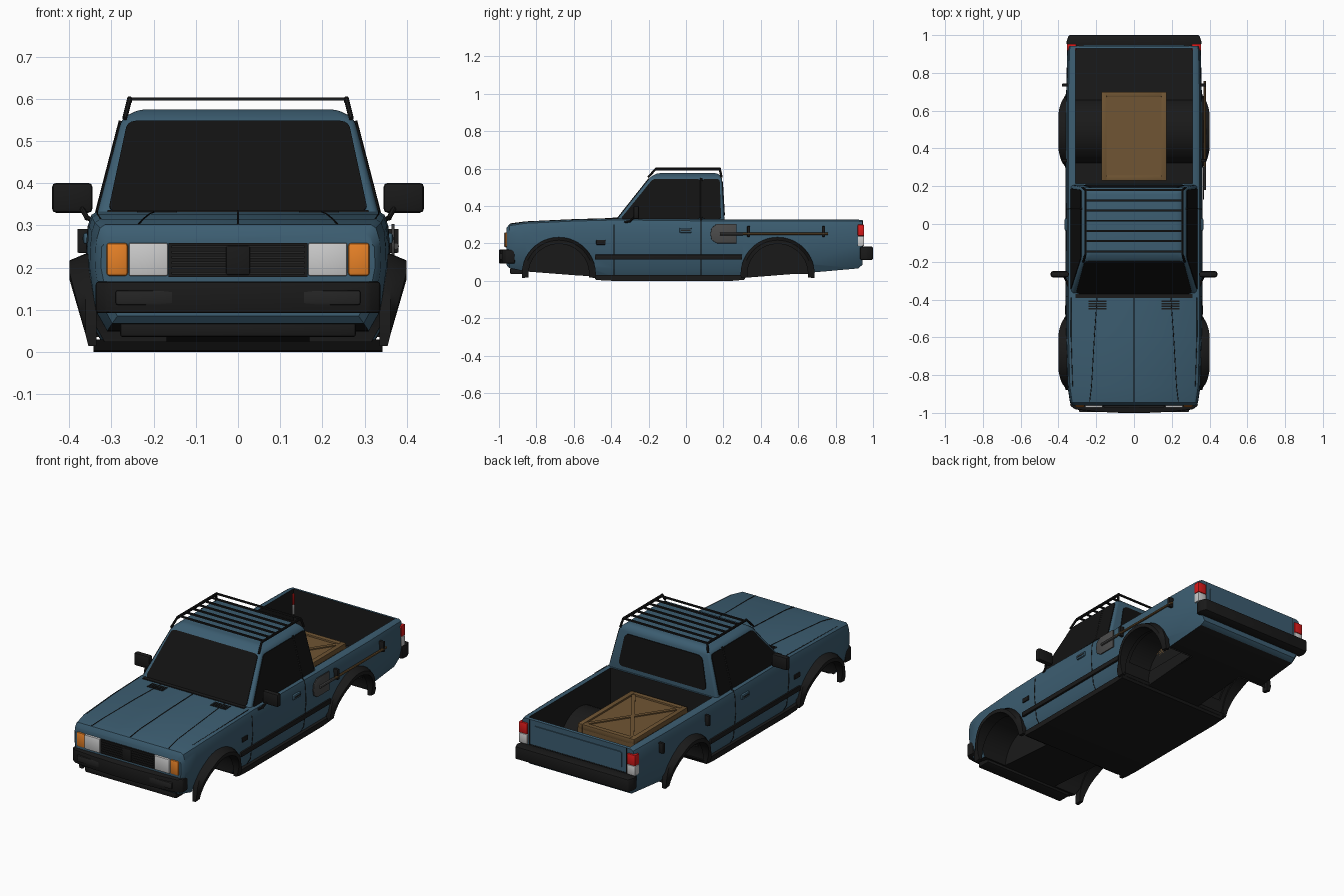
import bpy, bmesh
from math import sin, cos, pi, radians
from mathutils import Vector, Matrix

if "Cube" in bpy.data.objects:
    bpy.data.objects.remove(bpy.data.objects["Cube"])


def mat(name, r, g, b):
    m = bpy.data.materials.new(name)
    m.diffuse_color = (r, g, b, 1)
    m.use_nodes = True
    m.node_tree.nodes["Principled BSDF"].inputs["Base Color"].default_value = m.diffuse_color
    return m


BLUE = mat("blue_paint", .045, .11, .165)
BLACK = mat("black_plastic", .010, .010, .010)
GLASS = mat("dark_glass", .006, .006, .006)
TRIM = mat("dark_grey", .018, .018, .018)
STEEL = mat("steel", .07, .07, .07)
WOOD = mat("wood", .16, .09, .033)
WHITE = mat("lamp_white", .6, .6, .6)
ORANGE = mat("lamp_orange", .8, .22, .02)
RED = mat("lamp_red", .7, .01, .01)


def finish(name, bm, *mats):
    bmesh.ops.recalc_face_normals(bm, faces=bm.faces)
    me = bpy.data.meshes.new(name)
    bm.to_mesh(me)
    bm.free()
    for m in mats:
        me.materials.append(m)
    ob = bpy.data.objects.new(name, me)
    bpy.context.collection.objects.link(ob)
    return ob


def loft(name, rings, *mats, bevel=0, seg=2, index=0, closed=True, caps=(1, 1)):
    """Skin a list of equal point rings; optional caps and bevel."""
    bm = bmesh.new()
    vs = [[bm.verts.new(p) for p in r] for r in rings]
    n = len(vs[0])
    for a, b in zip(vs, vs[1:]):
        for i in range(n if closed else n - 1):
            j = (i + 1) % n
            bm.faces.new((a[i], a[j], b[j], b[i]))
    for use, r in zip(caps, (vs[0], vs[-1])):
        if use:
            bm.faces.new(r)
    bmesh.ops.recalc_face_normals(bm, faces=bm.faces)
    for f in bm.faces:
        f.material_index = index
    if bevel:
        es = [e for e in bm.edges if len(e.link_faces) == 2 and e.calc_face_angle() > .3]
        bmesh.ops.bevel(bm, geom=es, offset=bevel, segments=seg, profile=.5, affect='EDGES')
    return finish(name, bm, *mats)


def box(name, x0, x1, y0, y1, z0, z1, *mats, **kw):
    ring = lambda z: [(x0, y0, z), (x1, y0, z), (x1, y1, z), (x0, y1, z)]
    return loft(name, [ring(z0), ring(z1)], *mats, **kw)


def prism_x(name, pts, x0, x1, *mats, **kw):
    return loft(name, [[(x, y, z) for y, z in pts] for x in (x0, x1)], *mats, **kw)


def panel(name, pts, m, t=.004, r=0):
    """Thin plate on a plane with rounded corners."""
    bm = bmesh.new()
    bm.faces.new([bm.verts.new(p) for p in pts])
    if r:
        bmesh.ops.bevel(bm, geom=bm.verts[:], offset=r, segments=3, profile=.5, affect='VERTICES')
    bm.normal_update()
    f = bm.faces[:][0]
    n = f.normal.copy()
    bmesh.ops.translate(bm, verts=bm.verts[:], vec=-n * t)
    ex = bmesh.ops.extrude_face_region(bm, geom=[f], use_keep_orig=True)
    bmesh.ops.translate(bm, verts=[v for v in ex['geom'] if isinstance(v, bmesh.types.BMVert)], vec=n * 2 * t)
    return finish(name, bm, m)


def rod(name, pts, r, m):
    bm = bmesh.new()
    for a, b in zip(map(Vector, pts), map(Vector, pts[1:])):
        d = b - a
        mx = Matrix.Translation((a + b) / 2) @ d.to_track_quat('Z', 'Y').to_matrix().to_4x4()
        bmesh.ops.create_cone(bm, cap_ends=True, segments=8, radius1=r, radius2=r, depth=d.length + r, matrix=mx)
    return finish(name, bm, m)


# lower body: stations along y (y, bottom, top, half width)
def section(y, zb, zt, w):
    half = [(.88, zb), (.96, zb + .05), (1, .20), (.995, .25), (.985, zt - .03), (.965, zt - .008), (.93, zt)]
    return [(f * w, y, z) for f, z in half] + [(-f * w, y, z) for f, z in reversed(half)]


STATIONS = [(-.96, .085, .282, .325), (-.945, .068, .302, .339), (-.86, .05, .315, .352), (-.6, .03, .327, .359),
            (-.37, .015, .333, .36), (.2, .015, .327, .36), (.3, .015, .327, .36), (.65, .042, .327, .36),
            (.92, .066, .327, .354), (.943, .085, .324, .349)]
body = loft("body_shell", [section(*s) for s in STATIONS], BLUE, BLACK)
for f in body.data.polygons:
    if f.normal.z < -.8:
        f.material_index = 1


def arch(yc, r, n=20):
    return [(yc + r * cos(pi * i / n), .035 + r * sin(pi * i / n)) for i in range(n + 1)]


# cut wheel wells and the load bed
WHEELS = {"front": -.68, "rear": .49}
cutters = [box("bed_cutter", -.31, .31, .215, .928, .10, .5, BLUE, BLACK, index=1)]
for yc in WHEELS.values():
    for s in (1, -1):
        pts = arch(yc, .17) + [(yc - .17, -.1), (yc + .17, -.1)]
        cutters.append(prism_x("well_cutter", pts, s * .17, s * .5, BLUE, BLACK, index=1))
bpy.context.view_layer.objects.active = body
for c in cutters:
    c.hide_render = True
    md = body.modifiers.new("cut", 'BOOLEAN')
    md.operation, md.solver, md.object = 'DIFFERENCE', 'EXACT', c
    bpy.ops.object.modifier_apply(modifier=md.name)
    bpy.data.objects.remove(c)

# sill and underbody slab
prism_x("underbody", [(-.5, .03), (-.48, .004), (-.4, 0), (.25, 0), (.31, .005), (.33, .03)], -.343, .343, BLACK)

# cab
def cab_ring(x, y0, y1, z):
    return [(-x, y0, z), (x, y0, z), (x, y1, z), (-x, y1, z)]


loft("cab", [cab_ring(.341, -.392, .207, .30), cab_ring(.275, -.19, .192, .555), cab_ring(.235, -.155, .17, .575)],
     BLUE, bevel=.014, seg=3)
k = lambda z: (z - .30) / .255
sx = lambda z: .341 - .066 * k(z)
fy = lambda z: -.392 + .202 * k(z)
by = lambda z: .207 - .015 * k(z)
panel("windshield", [(-.308, fy(.332), .332), (.308, fy(.332), .332), (.262, fy(.546), .546), (-.262, fy(.546), .546)],
      GLASS, r=.02)
panel("rear_window", [(-.27, by(.35), .35), (.27, by(.35), .35), (.235, by(.53), .53), (-.235, by(.53), .53)],
      GLASS, r=.025)
box("cowl_strip", -.31, .31, -.392, -.37, .328, .337, BLACK)

# roof rack
for s in (1, -1):
    rod("rack_side_rail", [(s * .268, -.2, .556), (s * .257, -.16, .60), (s * .257, .18, .60), (s * .268, .19, .556)], .006, BLACK)
    rod("rack_inner_rail", [(s * .255, -.16, .594), (s * .255, .18, .594)], .004, BLACK)
for i in range(7):
    y = -.145 + i * .054
    box("rack_slat", -.257, .257, y - .005, y + .005, .596, .604, BLACK)

for s in (1, -1):
    # side glass
    P = lambda y, z: (s * sx(z), y, z)
    panel("door_window", [P(fy(.33) + .018, .33), P(.076, .33), P(.076, .543), P(fy(.543) + .022, .543)], GLASS, r=.014)
    panel("quarter_window", [P(.086, .33), P(.188, .33), P(.18, .543), P(.086, .543)], GLASS, r=.014)
    rod("door_pillar", [P(.081, .325), P(.081, .545)], .006, BLACK)
    # door seams, handle, marker and trim strip
    for y in (-.385, .08):
        rod("door_seam", [(s * x, y, z) for x, z in
                          ((.318, .02), (.3456, .065), (.36, .2), (.358, .25), (.3546, .297), (.345, .324))], .0022, BLACK)
    box("door_handle", s * .35, s * .367, -.035, .03, .256, .283, BLUE, bevel=.006)
    box("handle_grip", s * .36, s * .3685, -.028, .023, .266, .273, TRIM)
    box("side_marker", s * .35, s * .365, -.48, -.43, .192, .218, BLACK, bevel=.004)
    box("side_trim", s * .34, s * .362, -.487, .30, .113, .140, BLACK, bevel=.004)
    # mirror
    box("mirror", s * .345, s * .441, -.282, -.25, .33, .401, BLACK, bevel=.01)
    rod("mirror_arm", [(s * .343, -.335, .312), (s * .358, -.30, .318), (s * .375, -.268, .35)], .006, BLACK)
    # wheel arch flares
    for n, yc in WHEELS.items():
        rings = []
        for i in range(25):
            a = radians(-6 + 192 * i / 24)
            X = .35 + .05 * max(0, min(1, (.035 + .17 * sin(a)) / .18))
            rings.append([(s * x, yc + r * cos(a), .035 + r * sin(a))
                          for r, x in ((.198, .335), (.198, min(X, .362)), (.182, X), (.162, X), (.162, .335))])
        loft(n + "_wheel_flare", rings, BLACK)
    # wheel housing hump inside the bed
    prism_x("bed_wheel_housing", arch(.49, .18), s * .165, s * .345, BLACK, closed=False, caps=(1, 0))
    # front lamps
    box("headlamp", s * .166, s * .259, -.972, -.93, .18, .259, WHITE, bevel=.005)
    box("turn_signal", s * .261, s * .312, -.968, -.93, .18, .259, ORANGE, bevel=.008)
    box("bumper_slot", s * .14, s * .29, -.996, -.96, .112, .146, TRIM, bevel=.004)
    # tail lamps
    box("tail_lamp_red", s * .305, s * .356, .918, .953, .24, .30, RED, bevel=.004)
    box("tail_lamp_white", s * .305, s * .356, .918, .953, .185, .239, WHITE, bevel=.004)
    # hood creases and vents
    rod("hood_seam", [(s * .235, -.94, .304), (s * .225, -.86, .315), (s * .21, -.6, .327), (s * .195, -.39, .333)], .002, BLACK)
    rod("hood_edge_seam", [(s * .325, -.86, .314), (s * .333, -.6, .326), (s * .334, -.39, .332)], .002, BLACK)
    for i in range(4):
        box("hood_vent", s * .145, s * .24, -.452 + i * .013, -.445 + i * .013, .325, .334, BLACK)
    # tool brackets on the bed side
    for y in (.335, .735):
        box("tool_bracket", s * .35, s * .381, y - .008, y + .008, .235, .292, BLACK, bevel=.003)

rod("hood_centre_seam", [(0, -.94, .304), (0, -.86, .315), (0, -.6, .327), (0, -.39, .333)], .0025, BLACK)

# grille
box("grille", -.165, .165, -.965, -.93, .178, .258, BLACK)
for i in range(6):
    box("grille_slat", -.158, .158, -.971, -.96, .184 + i * .0125, .190 + i * .0125, TRIM)
box("grille_centre", -.028, .028, -.974, -.95, .183, .252, BLACK, bevel=.003)


# bumpers
def bumper(name, half, z0, z1):
    ring = half + [(-x, y) for x, y in reversed(half)]
    loft(name, [[(x, y, z) for x, y in ring] for z in (z0, z1)], BLACK, bevel=.007)


bumper("front_bumper", [(.335, -.915), (.338, -.962), (.31, -.982), (.2, -.994), (.07, -1.0)], .092, .167)
bumper("rear_bumper", [(.352, .93), (.358, .965), (.345, 1.0)], .112, .182)
box("front_valance", -.28, .28, -.94, -.86, .035, .07, BLACK, bevel=.008)

# tailgate
panel("tailgate_panel", [(-.27, .944, .205), (.27, .944, .205), (.27, .944, .295), (-.27, .944, .295)], BLUE, r=.012)
rod("tailgate_seam", [(-.297, .943, .322), (-.297, .943, .185), (.297, .943, .185), (.297, .943, .322)], .0022, BLACK)

# crate in the bed
box("crate", -.165, .165, .235, .695, .10, .234, WOOD)
for s in (1, -1):
    box("crate_long_board", s * .145, s * .172, .23, .70, .215, .243, WOOD, bevel=.002)
    box("crate_end_board", -.145, .145, .465 + s * .208, .465 + s * .235, .215, .243, WOOD, bevel=.002)
    panel("crate_cross_board", [(s * -.15, .262, .234), (s * -.13, .256, .234), (s * .15, .668, .234), (s * .13, .674, .234)],
          WOOD, t=.006)
    for e in (1, -1):
        box("crate_post", s * .145, s * .172, .465 + e * .208, .465 + e * .235, .10, .22, WOOD)

# shovel on the right side
prism_x("shovel_blade", [(.13, .25), (.137, .283), (.165, .304), (.27, .304), (.27, .2), (.165, .2), (.137, .218)],
        .364, .371, STEEL, bevel=.002)
rod("shovel_handle", [(.375, .26, .251), (.375, .755, .251)], .0065, WOOD)
rod("shovel_socket", [(.374, .185, .251), (.374, .3, .251)], .008, STEEL)

# shading
bpy.ops.object.select_all(action='SELECT')
bpy.ops.object.shade_smooth_by_angle(angle=radians(35))
